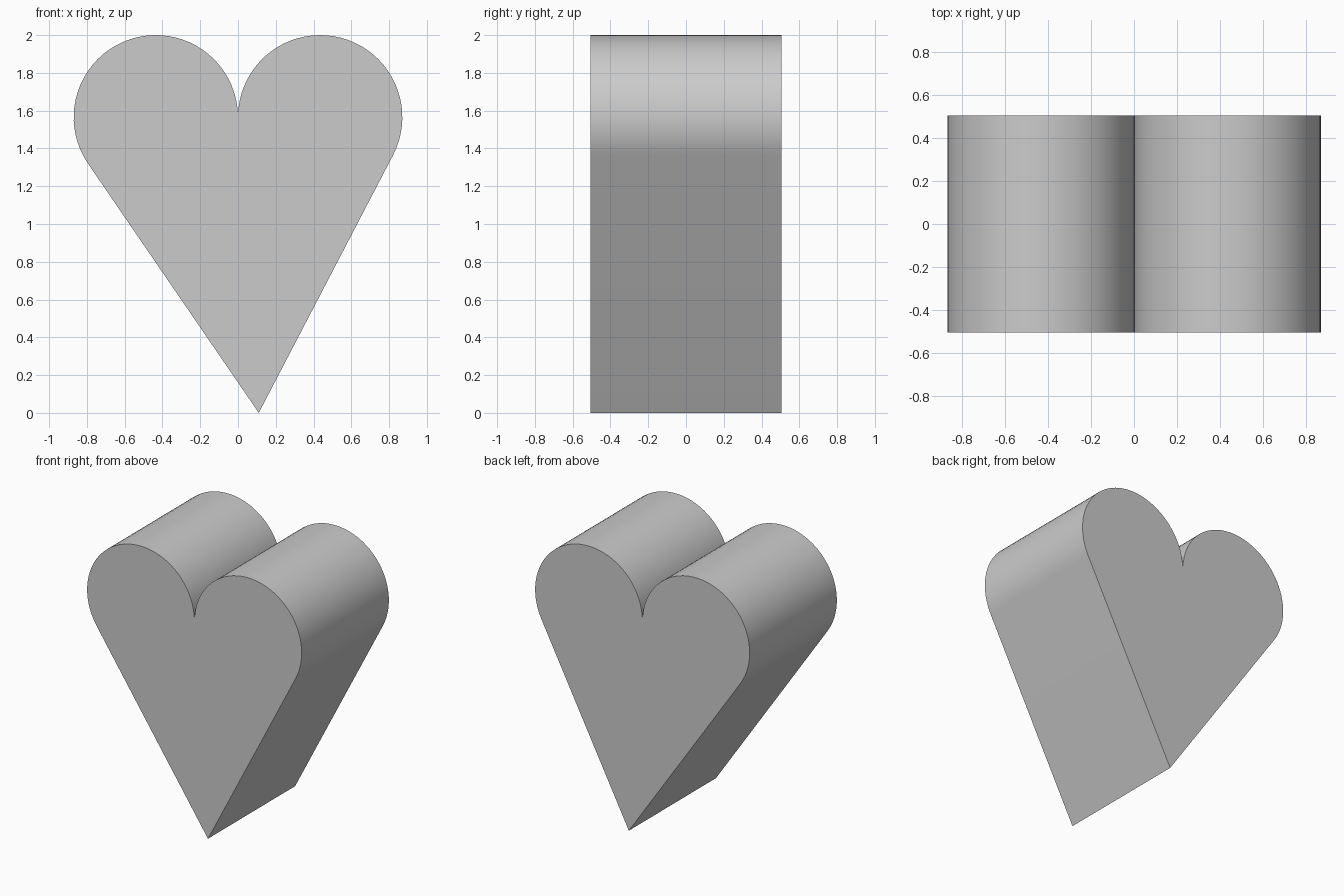
import bpy, bmesh
from math import sin, cos, pi, atan2, acos, hypot, radians

if "Cube" in bpy.data.objects:
    bpy.data.objects.remove(bpy.data.objects["Cube"])

R, CX, CZ = 0.435, 0.435, 1.565      # lobe radius and centre
TIP = (0.11, 0.0)                    # off-centre lower point
HALF_DEPTH = 0.505
STEPS = 40


def tangent_angle(cx, side):
    """Angle on a lobe where the straight flank to the tip touches it."""
    dx, dz = TIP[0] - cx, TIP[1] - CZ
    return atan2(dz, dx) + side * acos(R / hypot(dx, dz))


def arc(cx, a0, a1):
    return [(cx + R * cos(a0 + (a1 - a0) * i / STEPS),
             CZ + R * sin(a0 + (a1 - a0) * i / STEPS)) for i in range(STEPS + 1)]


# Outline: tip, right lobe, notch, left lobe
notch = radians(2)
right = arc(CX, tangent_angle(CX, 1), pi - notch)
left = arc(-CX, notch, tangent_angle(-CX, -1) + 2 * pi)
outline = [TIP] + right[:-1] + [(0.0, CZ + R * sin(notch))] + left[1:]

# Extrude the outline from front to back
bm = bmesh.new()
face = bm.faces.new([bm.verts.new((x, -HALF_DEPTH, z)) for x, z in outline])
ext = bmesh.ops.extrude_face_region(bm, geom=[face], use_keep_orig=True)
for v in ext["geom"]:
    if isinstance(v, bmesh.types.BMVert):
        v.co.y = HALF_DEPTH
bmesh.ops.recalc_face_normals(bm, faces=bm.faces[:])
mesh = bpy.data.meshes.new("heart_block")
bm.to_mesh(mesh)
bm.free()

heart = bpy.data.objects.new("heart_block", mesh)
bpy.context.collection.objects.link(heart)
bpy.context.view_layer.objects.active = heart
heart.select_set(True)
bpy.ops.object.shade_smooth_by_angle(angle=radians(30))
